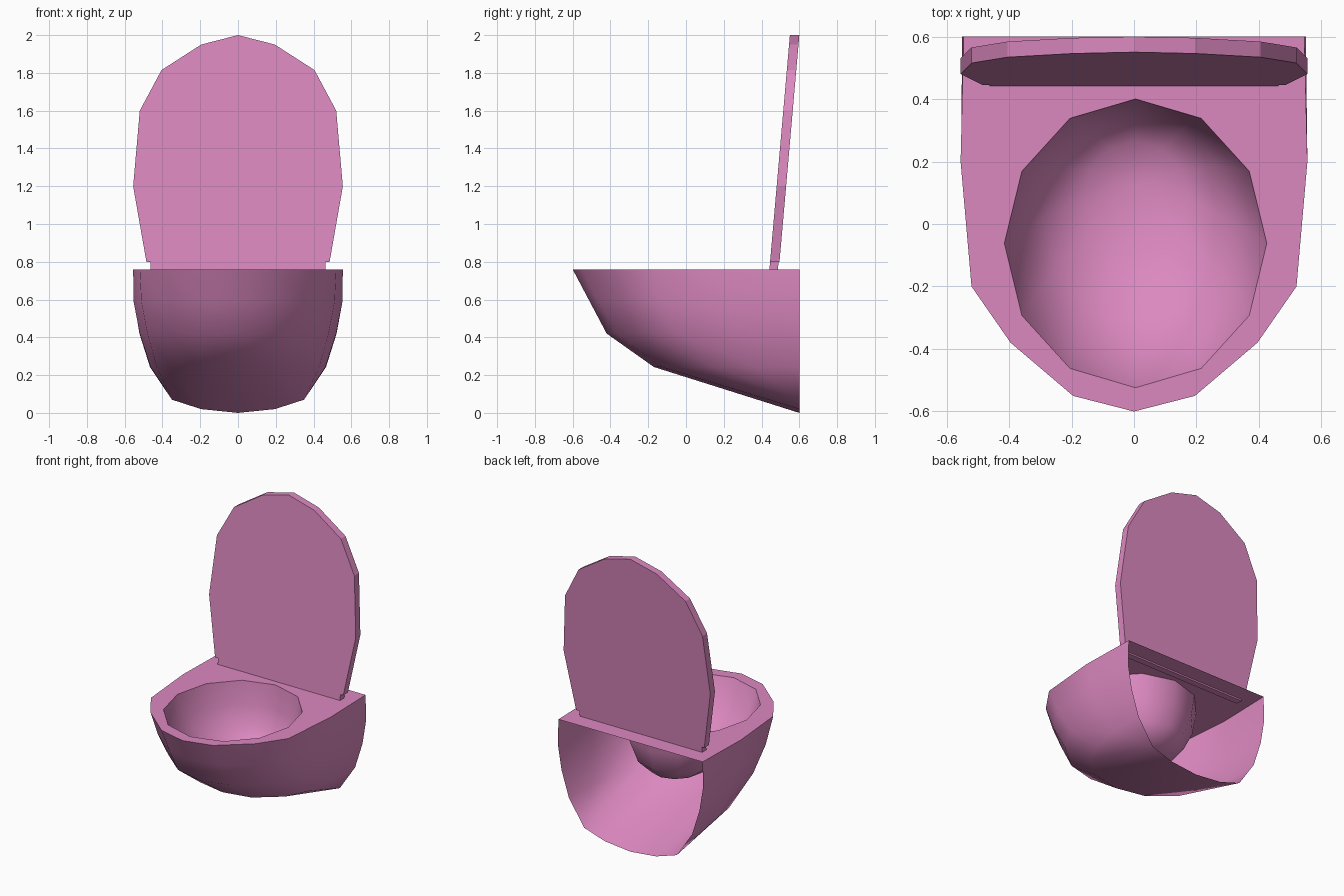
import bpy, bmesh, math

if "Cube" in bpy.data.objects:
    bpy.data.objects.remove(bpy.data.objects["Cube"])

pink = bpy.data.materials.new("pink")
pink.diffuse_color = (0.72, 0.25, 0.53, 1)
pink.use_nodes = True
pink.node_tree.nodes["Principled BSDF"].inputs["Base Color"].default_value = pink.diffuse_color


def finish(name, bm, smooth=False):
    bmesh.ops.remove_doubles(bm, verts=bm.verts, dist=0.0005)
    bmesh.ops.recalc_face_normals(bm, faces=bm.faces)
    mesh = bpy.data.meshes.new(name)
    for f in bm.faces:
        f.smooth = smooth
    bm.to_mesh(mesh)
    bm.free()
    mesh.materials.append(pink)
    ob = bpy.data.objects.new(name, mesh)
    bpy.context.collection.objects.link(ob)
    return ob


def mirrored(half):
    """Half outline starting at x = 0 -> full outline from -x to +x."""
    return [(-p[0], *p[1:]) for p in reversed(half[1:])] + list(half)


def loft(bm, rows, closed=False):
    rows = [[bm.verts.new(p) for p in r] for r in rows]
    for a, b in zip(rows, rows[1:]):
        n = len(a)
        for i in range(n if closed else n - 1):
            j = (i + 1) % n
            bm.faces.new((a[i], a[j], b[j], b[i]))


RIM_Z = 0.76
rim_half = [(0, -.6), (.195, -.55), (.395, -.38), (.52, -.2), (.555, .2), (.545, .6)]

# Outer shell: outlines at falling heights, open at the wall side
levels = [
    (RIM_Z, rim_half),
    (.59, [(0, -.51), (.195, -.465), (.39, -.31), (.512, -.13), (.553, .23), (.55, .6)]),
    (.42, [(0, -.42), (.195, -.37), (.375, -.22), (.48, -.04), (.52, .27), (.522, .6)]),
    (.243, [(0, -.17), (.195, -.13), (.355, .0), (.43, .15), (.463, .36), (.466, .6)]),
]
rows = [mirrored([(x, y, z) for x, y in half]) for z, half in levels]
rows.append(mirrored([(0, .6, 0), (.195, .6, .02)] + [(.35, .6, .07)] * 4))
bm = bmesh.new()
loft(bm, rows)
finish("bowl_shell", bm, True)


# Twelve-sided opening, shrinking and drifting back towards the drain
def ring(scale, yc, z):
    return [(.005 + .42 * scale * math.sin(i * math.pi / 6),
             yc + .462 * scale * math.cos(i * math.pi / 6), z) for i in range(12)]


# Basin
bm = bmesh.new()
loft(bm, [ring(1, -.062, RIM_Z), ring(.91, -.035, .6), ring(.7, .02, .46),
          ring(.4, .08, .38), ring(0, .12, .355)], True)
basin = finish("basin", bm, True)
basin.data.flip_normals()

# Flat rim with the opening cut out
bm = bmesh.new()
for loop in (mirrored([(x, y, RIM_Z) for x, y in rim_half]), ring(1, -.062, RIM_Z)):
    vs = [bm.verts.new(p) for p in loop]
    for a, b in zip(vs, vs[1:] + vs[:1]):
        bm.edges.new((a, b))
bmesh.ops.triangle_fill(bm, edges=bm.edges[:], use_beauty=True, normal=(0, 0, 1))
rim = finish("rim", bm)
if rim.data.polygons[0].normal.z < 0:
    rim.data.flip_normals()


# Leaning slab from an (x, z) outline
def slab(name, half, thick):
    bm = bmesh.new()
    pts = [(x, .445 + (z - .8) * .0875, z) for x, z in mirrored(half)]
    front = bm.faces.new([bm.verts.new(p) for p in pts])
    ext = bmesh.ops.extrude_face_region(bm, geom=[front], use_keep_orig=True)
    moved = [g for g in ext["geom"] if isinstance(g, bmesh.types.BMVert)]
    bmesh.ops.translate(bm, verts=moved, vec=(0, thick, 0))
    return finish(name, bm)


# Raised lid and its hinge bar
slab("lid", [(0, 2), (.195, 1.95), (.405, 1.815), (.52, 1.6), (.555, 1.2), (.485, .8)], .05)
slab("hinge_bar", [(0, .8), (.463, .8), (.463, .75)], .045)
